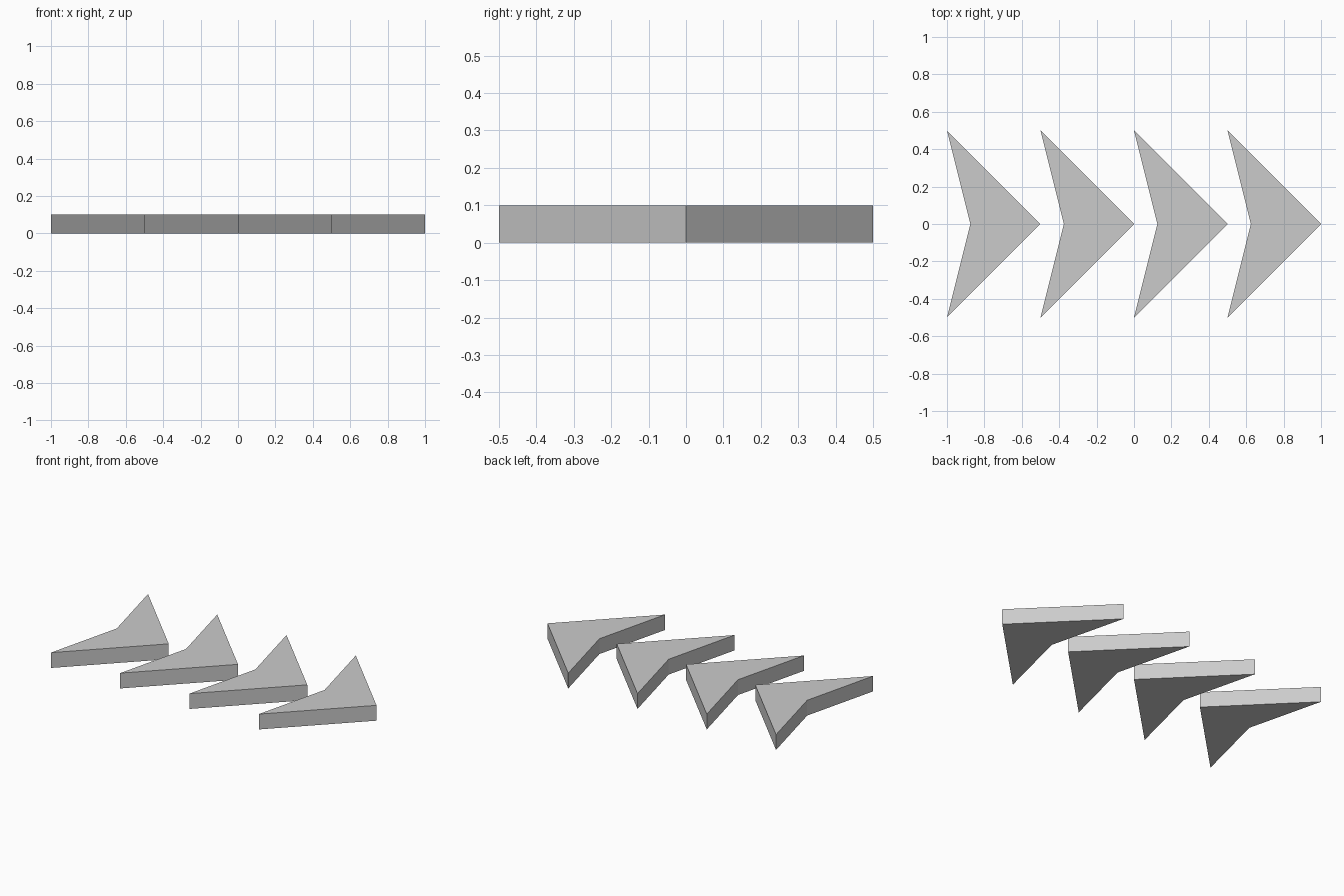
import bpy
import bmesh

if "Cube" in bpy.data.objects:
    bpy.data.objects.remove(bpy.data.objects["Cube"])

HEIGHT = 0.1
COUNT = 4
SPACING = 0.5
# Chevron outline, counter-clockwise, pointing along +x
OUTLINE = [(0, -0.5), (0.5, 0), (0, 0.5), (0.125, 0)]


def chevron(name, x):
    """Flat arrow outline extruded into a solid slab."""
    bm = bmesh.new()
    base = bm.faces.new([bm.verts.new((px, py, 0)) for px, py in OUTLINE])
    top = bmesh.ops.extrude_face_region(bm, geom=[base], use_keep_orig=True)
    verts = [v for v in top["geom"] if isinstance(v, bmesh.types.BMVert)]
    bmesh.ops.translate(bm, verts=verts, vec=(0, 0, HEIGHT))
    # Split the concave caps along the centre line
    caps = [f for f in bm.faces if abs(f.normal.z) > 0.5]
    for f in caps:
        tip = max(f.verts, key=lambda v: v.co.x)
        notch = next(v for v in f.verts if abs(v.co.x - 0.125) < 1e-4)
        bmesh.utils.face_split(f, tip, notch)
    bmesh.ops.recalc_face_normals(bm, faces=bm.faces)
    mesh = bpy.data.meshes.new(name)
    bm.to_mesh(mesh)
    bm.free()
    obj = bpy.data.objects.new(name, mesh)
    obj.location.x = x
    bpy.context.collection.objects.link(obj)


# Row of direction arrows
for i in range(COUNT):
    chevron(f"chevron_{i + 1}", -1 + i * SPACING)
